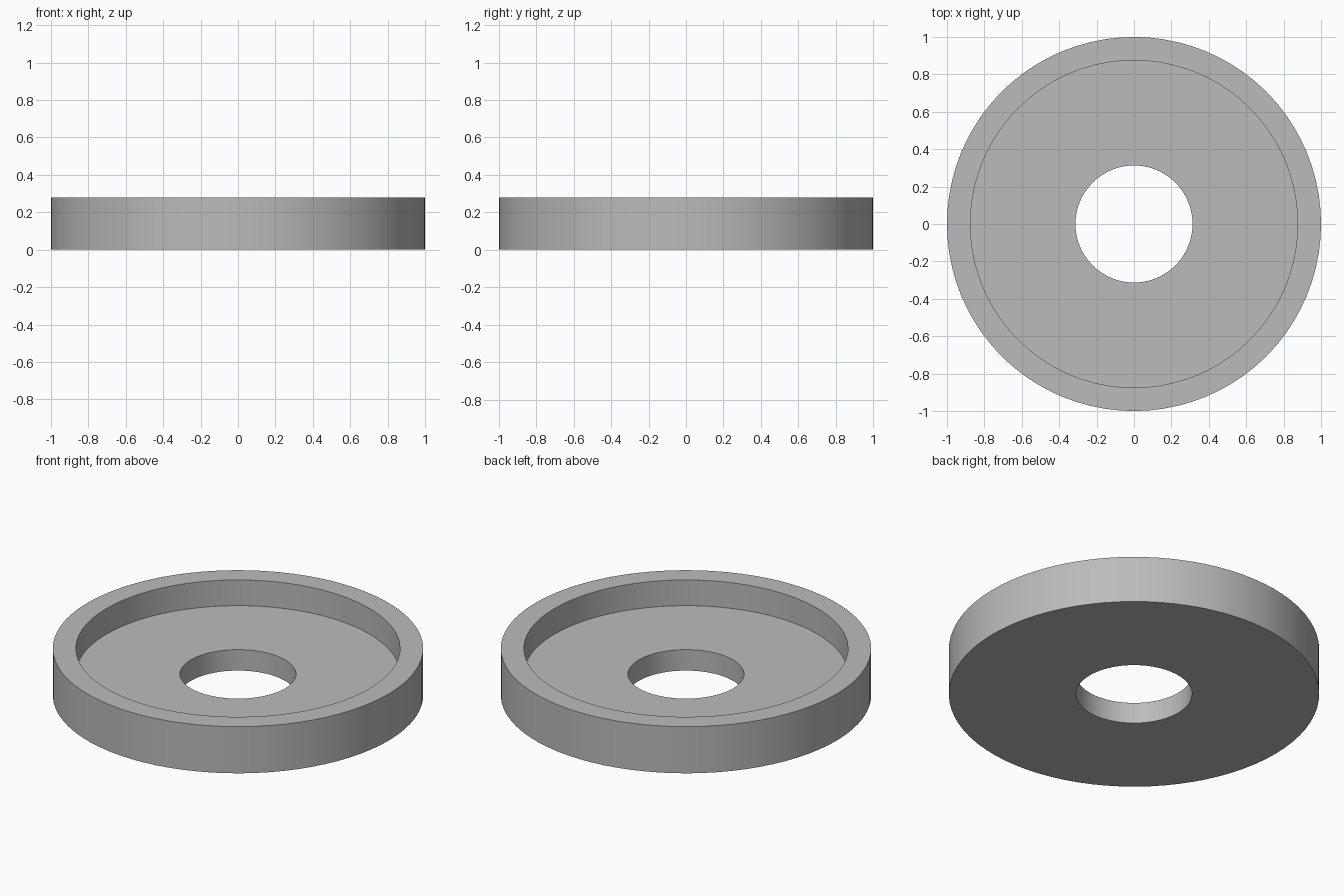
import bpy
import bmesh
import math
from mathutils import Matrix, Vector

cube = bpy.data.objects.get("Cube")
if cube:
    bpy.data.objects.remove(cube)

SEGMENTS = 80
HEIGHT = 0.278
FLOOR = 0.125
OUTER, RECESS, BORE = 1.0, 0.875, 0.313

# Plain grey finish
grey = bpy.data.materials.new("grey")
grey.use_nodes = True
colour = (0.5, 0.5, 0.5, 1)
grey.diffuse_color = colour
grey.node_tree.nodes["Principled BSDF"].inputs["Base Color"].default_value = colour


def lathe(name, profile):
    """Revolve a closed (radius, height) profile around z."""
    bm = bmesh.new()
    rings = []
    for i in range(SEGMENTS):
        turn = Matrix.Rotation(math.tau * i / SEGMENTS, 3, "Z")
        rings.append([bm.verts.new(turn @ Vector((r, 0, z))) for r, z in profile])
    for i, ring in enumerate(rings):
        after = rings[(i + 1) % SEGMENTS]
        for j in range(len(profile)):
            k = (j + 1) % len(profile)
            bm.faces.new((ring[j], after[j], after[k], ring[k]))
    bmesh.ops.recalc_face_normals(bm, faces=bm.faces)
    mesh = bpy.data.meshes.new(name)
    bm.to_mesh(mesh)
    bm.free()
    mesh.materials.append(grey)
    obj = bpy.data.objects.new(name, mesh)
    bpy.context.collection.objects.link(obj)
    bpy.ops.object.select_all(action="DESELECT")
    obj.select_set(True)
    bpy.context.view_layer.objects.active = obj
    bpy.ops.object.shade_smooth_by_angle(angle=math.radians(30))
    return obj


# Flanged washer: flat floor with a centre bore and a raised outer rim
lathe("recessed_washer", [
    (BORE, 0), (OUTER, 0), (OUTER, HEIGHT),
    (RECESS, HEIGHT), (RECESS, FLOOR), (BORE, FLOOR),
])
